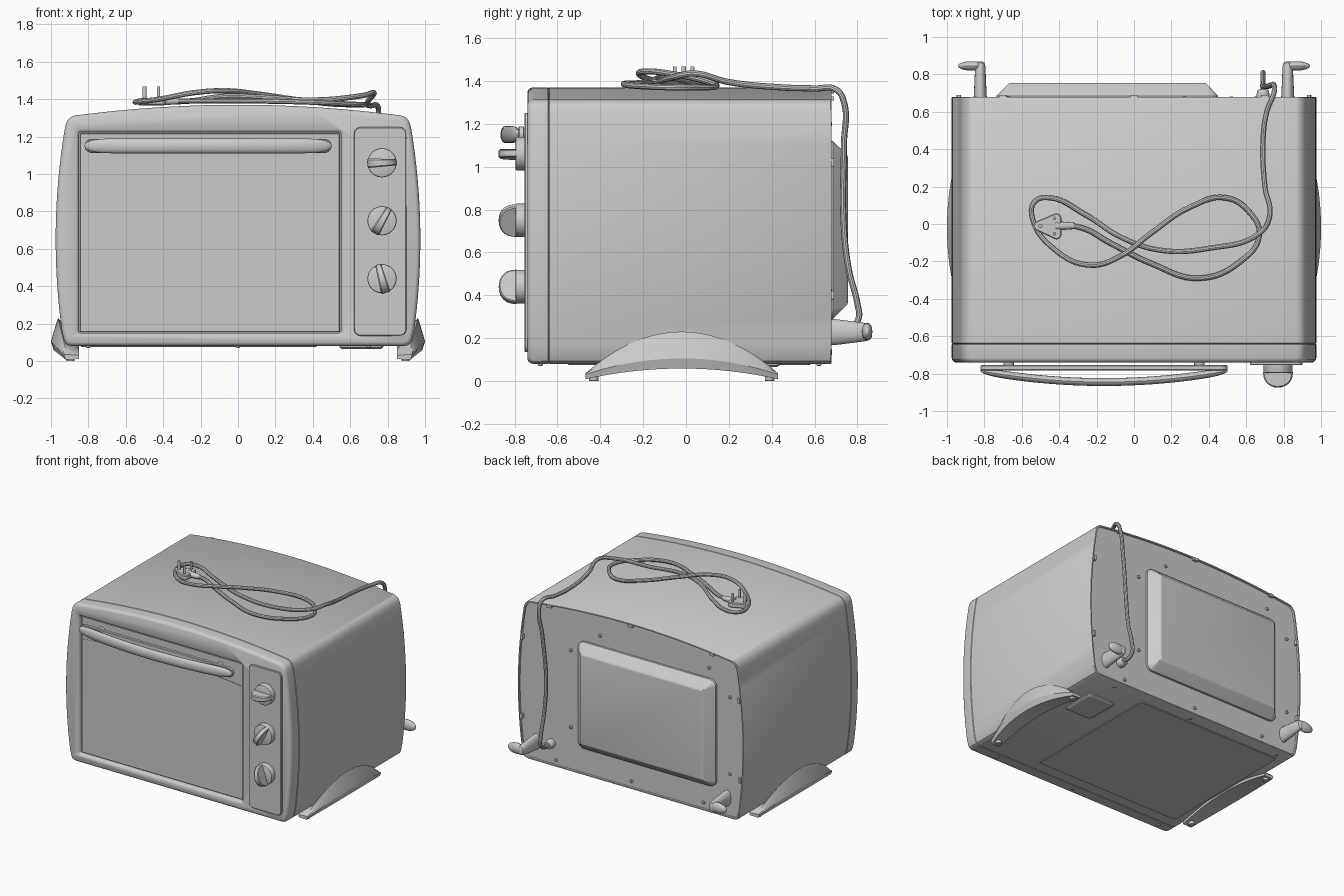
import bpy, bmesh
from math import sin, cos, pi, radians
from mathutils import Matrix, Vector

if "Cube" in bpy.data.objects:
    bpy.data.objects.remove(bpy.data.objects["Cube"])


def loft(name, rings, closed_ends=True):
    """Skin a list of closed rings of 3D points."""
    bm = bmesh.new()
    vs = [[bm.verts.new(p) for p in r] for r in rings]
    n = len(rings[0])
    for a, b in zip(vs, vs[1:]):
        for i in range(n):
            bm.faces.new((a[i], a[(i + 1) % n], b[(i + 1) % n], b[i]))
    if closed_ends:
        bm.faces.new(vs[0])
        bm.faces.new(vs[-1])
    bmesh.ops.recalc_face_normals(bm, faces=bm.faces)
    me = bpy.data.meshes.new(name)
    bm.to_mesh(me)
    bm.free()
    ob = bpy.data.objects.new(name, me)
    bpy.context.collection.objects.link(ob)
    return ob


def rrect(x0, x1, z0, z1, r, g=0.0, seg=6):
    """Rounded rectangle outline, grown by g."""
    x0, x1, z0, z1, r = x0 - g, x1 + g, z0 - g, z1 + g, max(r + g, 0.001)
    out = []
    for cx, cz, a0 in ((x1 - r, z1 - r, 0), (x0 + r, z1 - r, 90), (x0 + r, z0 + r, 180), (x1 - r, z0 + r, 270)):
        for k in range(seg + 1):
            a = radians(a0 + 90 * k / seg)
            out.append((cx + r * cos(a), cz + r * sin(a)))
    return out


def on_y(pts, y):
    return [(x, y, z) for x, z in pts]


def on_z(pts, z):
    return [(x, y, z) for x, y in pts]


def disc(name, c, r, h, axis, dome=0.3, seg=20):
    """Short cylinder from c along axis ('y' or 'z') by h, with a softened far edge."""
    rings = []
    for d, k in ((0, 1), (h * (1 - dome), 1), (h * (1 - dome * .3), 1 - dome * .2), (h, 1 - dome * .6)):
        ring = []
        for i in range(seg):
            u, v = r * k * cos(2 * pi * i / seg), r * k * sin(2 * pi * i / seg)
            ring.append((c[0] + u, c[1] + d, c[2] + v) if axis == 'y' else (c[0] + u, c[1] + v, c[2] + d))
        rings.append(ring)
    return loft(name, rings)


# Oven outline: bulging sides, arched top
def half_outline():
    pts = [(0.885, 0.08), (0.905, 0.083), (0.921, 0.092), (0.93, 0.11)]
    pts += [(0.975 - 0.05 * ((z - .65) / .6) ** 2, z) for z in [.16 + 1.08 * k / 16 for k in range(17)]]
    a, c, b = Vector((.926, 1.24)), Vector((.918, 1.305)), Vector((.87, 1.313))
    pts += [tuple(a * (1 - t) ** 2 + c * 2 * t * (1 - t) + b * t * t) for t in [k / 8 for k in range(1, 9)]]
    pts += [(x, 1.37 - .06 * (x / .89) ** 2) for x in [.78 - .12 * k for k in range(7)]]
    return pts


half = half_outline()
outline = half + [(0, 1.37)] + [(-x, z) for x, z in reversed(half)]


def body_ring(y, g):
    return [(x * (1 - g / .97), y, .725 + (z - .725) * (1 - g / .645)) for x, z in outline]


# Housing with recessed back panel
loft("housing", [body_ring(y, g) for y, g in
                 ((-.641, .004), (-.637, 0), (.675, 0), (.68, .003), (.68, .012), (.668, .014))])

# Front bezel with flared door opening
bezel = loft("front_bezel", [body_ring(y, g) for y, g in
             ((-.64, .004), (-.644, 0), (-.715, 0), (-.726, .003), (-.735, .01), (-.74, .02))])
D = (-.85, .55, .15, 1.222, .012)
cut = loft("door_cutter", [on_y(rrect(*D, g=g), y) for y, g in
           ((-.69, 0), (-.722, 0), (-.73, .003), (-.736, .008), (-.7401, .016), (-.80, .10))])
cut.hide_render = True
m = bezel.modifiers.new("opening", 'BOOLEAN')
m.object, m.operation, m.solver = cut, 'DIFFERENCE', 'EXACT'
bpy.context.view_layer.objects.active = bezel
bezel.select_set(True)
bpy.ops.object.modifier_apply(modifier="opening")
bpy.data.objects.remove(cut)

# Door and its arched glass
loft("door", [on_y(rrect(*D, g=g), y) for y, g in ((-.68, -.005), (-.713, -.005), (-.717, -.009))])
xs = [-.838 + 1.376 * k / 24 for k in range(25)]
bow = lambda x: 1 - ((x + .15) / .688) ** 2
glass = [(x, 1.04 + .04 * bow(x)) for x in xs] + [(x, .31 + .05 * bow(x)) for x in reversed(xs)]
loft("door_glass", [on_y(glass, -.71), on_y(glass, -.72)])

# Door handle: flat back rail, bowed grip, two posts
loft("handle_rail", [on_y(rrect(-.82, .5, 1.113, 1.187, .036, g), y) for y, g in
                     ((-.755, -.004), (-.759, 0), (-.778, 0), (-.782, -.004))])
rings = []
for k in range(41):
    t = -cos(pi * k / 40)
    e = max(1 - abs(t) ** 14, .02) ** .5
    yc = -.785 - .06 * (1 - t * t)
    rings.append([(-.16 + .66 * t, yc + .021 * e * cos(2 * pi * i / 16), 1.15 + .04 * e * sin(2 * pi * i / 16))
                  for i in range(16)])
loft("handle_grip", rings)
for x in (-.67, .35):
    disc("handle_post", (x, -.757, 1.15), .028, .05, 'y', 0)

# Control panel and three knobs
loft("control_panel", [on_y(rrect(.62, .9, .135, 1.25, .035, g), y) for y, g in
                       ((-.73, 0), (-.75, 0), (-.754, -.004))])
for z, ang in ((1.06, 2), (.75, 60), (.44, 105)):
    disc("knob_base", (.77, -.75, z), .078, -.046, 'y', .15, 40)
    rings = []
    for w, s in ((-.017, .93), (-.012, 1), (.012, 1), (.017, .93)):
        arc = [(.079 * s * cos(pi * k / 20), -.79 - .084 * s * sin(pi * k / 20) ** .8) for k in range(21)]
        rings.append([(u, y, w * (1.25 - 3.5 * u)) for u, y in arc])
    grip = loft("knob_grip", rings)
    grip.data.transform(Matrix.Translation((.77, 0, z)) @ Matrix.Rotation(-radians(ang), 4, 'Y'))

# Raised rear cover
loft("rear_cover", [on_y(rrect(-.735, .45, .29, 1.12, .05, g), y) for y, g in
                    ((.665, 0), (.685, 0), (.745, -.058), (.753, -.066), (.755, -.075))])

# Rear screws and rim clips
for x, z in ((.27, 1.2), (.52, 1.02), (.52, .42), (-.67, 1.2), (-.85, 1.02), (-.85, .42), (0, .14), (.65, .13), (-.62, .14)):
    disc("rear_screw", (x, .665, z), .012, .016, 'y', .5, 12)
for x, z in ((.7, 1.318), (0, 1.352), (-.7, 1.318), (.935, 1.02), (-.935, 1.02), (.94, .4), (-.94, .4)):
    w, h = (.02, .01) if abs(x) < .8 else (.01, .02)
    loft("rim_clip", [on_y(rrect(x - w, x + w, z - h, z + h, .004), y) for y in (.66, .69)])

# Cord hooks on the back
for s in (-1, 1):
    rings = []
    for y, r, w in ((.66, .062, .036), (.70, .06, .034), (.78, .05, .03), (.84, .042, .028), (.862, .034, .022), (.868, .02, .01)):
        rings.append([(s * .822 + w * cos(2 * pi * i / 20), y, .228 + r * sin(2 * pi * i / 20)) for i in range(20)])
    loft("hook_stem", rings)
    rings = []
    for k in range(15):
        a = pi * (k + .15) / 14.3
        rings.append([(s * (.868 - .073 * cos(a)), .845 + .025 * sin(a) * cos(2 * pi * i / 16),
                       .23 + .042 * sin(a) * sin(2 * pi * i / 16)) for i in range(16)])
    loft("hook_lobe", rings)

# Crescent feet with end pads
for s in (-1, 1):
    rings = []
    for j in range(33):
        t = -1 + j / 16
        k = 1 - t * t
        y = -.02 + .45 * t
        sec = ((.915 + .047 * k, .035 + .195 * k), (.928 + .055 * k, .035 + .13 * k), (.93 + .07 * k, .03 + .075 * k),
               (.922 + .063 * k, .008 + .05 * k), (.85, .01 + .06 * k), (.85, .03 + .06 * k))
        rings.append([(s * x, y, z) for x, z in sec])
    loft("foot", rings)
    for y in (-.43, .39):
        disc("foot_pad", (s * .895, y, .03), .022, -.03, 'z', .1)

# Underside: crumb tray, vent box, screws
loft("crumb_tray", [on_z(rrect(-.84, .42, -.55, .58, .03, g), z) for z, g in ((.085, 0), (.077, 0), (.074, -.004))])
loft("bottom_box", [on_z(rrect(.54, .78, .16, .44, .03, g), z) for z, g in ((.085, 0), (.072, -.004), (.065, -.015))])
for x in (-.8, 0, .7):
    for y in (-.68, .62):
        disc("bottom_screw", (x, y, .085), .012, -.015, 'z', .5, 12)

# Power cord: figure-eight on top, over the back edge, down to the outlet
path = [(-.40, -.01, 1.39), (-.28, -.02, 1.39), (-.13, -.10, 1.39), (.09, -.21, 1.39), (.35, -.29, 1.385),
        (.57, -.2, 1.375), (.67, -.06, 1.37), (.62, .06, 1.37), (.49, .14, 1.375), (.30, .09, 1.40), (.09, -.05, 1.43),
        (-.07, -.17, 1.445), (-.23, -.22, 1.435), (-.42, -.14, 1.40), (-.545, .04, 1.385), (-.53, .12, 1.385),
        (-.45, .14, 1.385), (-.26, .05, 1.39), (-.07, -.07, 1.415), (.14, -.14, 1.41), (.4, -.13, 1.395),
        (.67, -.05, 1.42), (.725, .04, 1.435), (.70, .2, 1.395), (.69, .45, 1.37), (.71, .6, 1.365),
        (.748, .70, 1.36), (.75, .735, 1.31), (.72, .737, 1.1), (.69, .735, .75), (.69, .76, .52),
        (.69, .80, .36), (.69, .805, .29), (.69, .77, .255), (.69, .70, .25)]
cu = bpy.data.curves.new("power_cord", 'CURVE')
cu.dimensions, cu.bevel_depth, cu.bevel_resolution, cu.resolution_u, cu.use_fill_caps = '3D', .0145, 3, 8, True
sp = cu.splines.new('BEZIER')
sp.bezier_points.add(len(path) - 1)
for bp, p in zip(sp.bezier_points, path):
    bp.co, bp.handle_left_type, bp.handle_right_type = p, 'AUTO', 'AUTO'
cord = bpy.data.objects.new("power_cord", cu)
bpy.context.collection.objects.link(cord)
disc("cord_outlet", (.69, .66, .25), .034, .06, 'y', .4)

# Three-pin plug lying pins up
tri = []
for cx, cy, a0 in ((-.51, -.01, 120), (-.415, -.055, 240), (-.415, .03, 0)):
    tri += [(cx, cy, .027, radians(a0 + 120 * k / 6)) for k in range(7)]
loft("plug_body", [[(x + (r - g) * cos(a), y + (r - g) * sin(a), z) for x, y, r, a in tri] for z, g in
                   ((1.365, .012), (1.373, 0), (1.4, 0), (1.406, .005))])
for x, y, r in ((-.5, -.01, .011), (-.425, .03, .009), (-.425, -.052, .009)):
    disc("plug_pin", (x, y, 1.4), r, .068, 'z', .12, 14)
rings = [[(x, -.01 + r * cos(2 * pi * i / 14), 1.39 + r * sin(2 * pi * i / 14)) for i in range(14)]
         for x, r in ((-.42, .024), (-.38, .022), (-.32, .017))]
loft("plug_sleeve", rings)

# Smooth shading with crisp edges
bpy.ops.object.select_all(action='DESELECT')
cord.select_set(True)
bpy.context.view_layer.objects.active = cord
bpy.ops.object.convert(target='MESH')
for ob in bpy.context.scene.objects:
    ob.select_set(ob.type == 'MESH')
bpy.ops.object.shade_smooth_by_angle(angle=radians(32))
